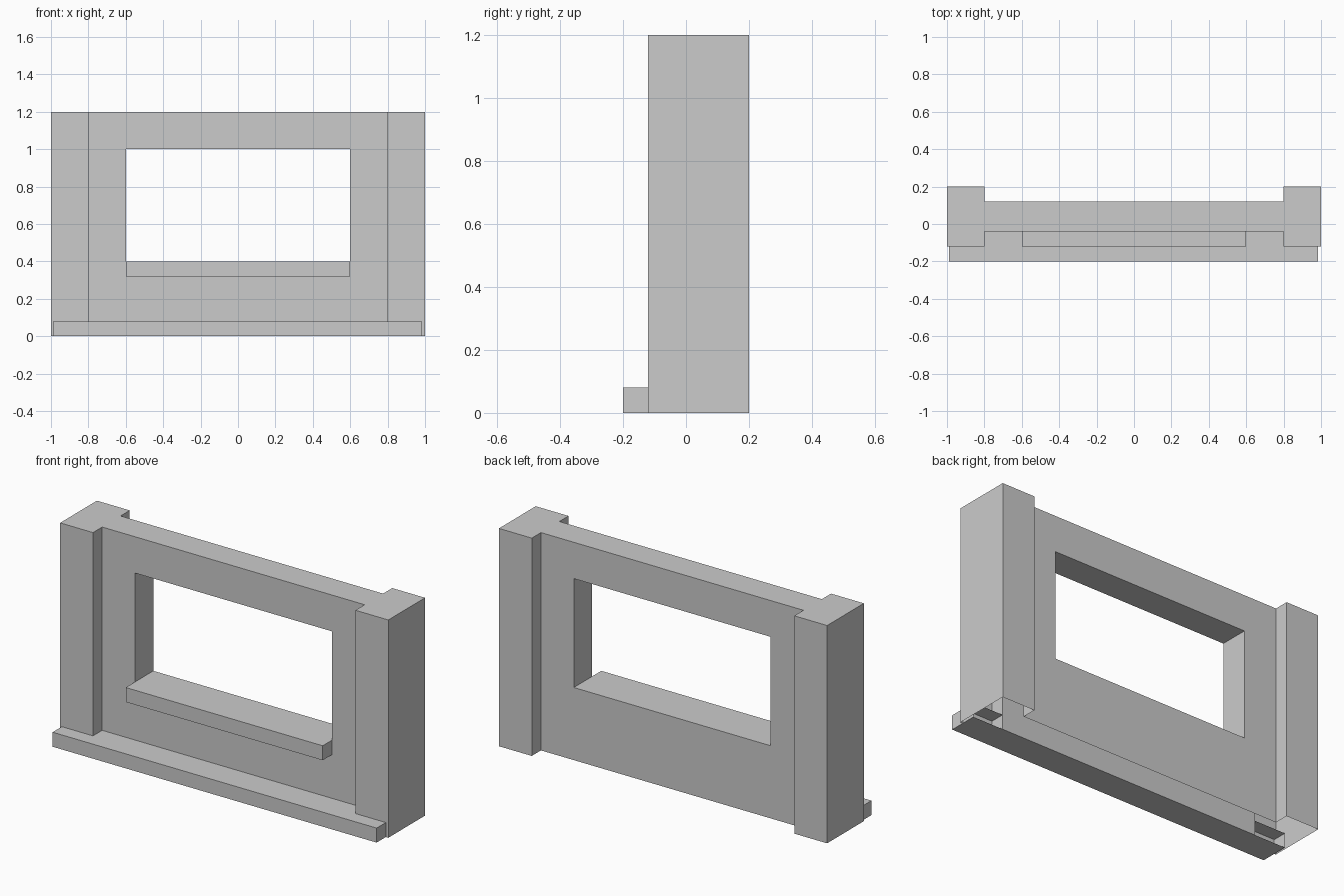
import bpy, bmesh
from mathutils import Vector

if "Cube" in bpy.data.objects:
    bpy.data.objects.remove(bpy.data.objects["Cube"])


def finish(name, bm):
    me = bpy.data.meshes.new(name)
    bm.to_mesh(me)
    bm.free()
    ob = bpy.data.objects.new(name, me)
    bpy.context.collection.objects.link(ob)
    return ob


def open_back_box(name, lo, hi):
    """Box with no back face, since it sits against the wall."""
    lo, hi = Vector(lo), Vector(hi)
    bm = bmesh.new()
    bmesh.ops.create_cube(bm, size=1)
    for v in bm.verts:
        v.co = [(lo[i] + hi[i]) / 2 + v.co[i] * (hi[i] - lo[i]) for i in range(3)]
    bm.normal_update()
    back = [f for f in bm.faces if f.normal.y > 0.9]
    bmesh.ops.delete(bm, geom=back, context='FACES')
    return finish(name, bm)


H = 1.2
FRONT, BACK = -0.04, 0.12

# wall and end pillars: one hollow shell, open underneath
half = [(0.8, FRONT), (0.8, -0.12), (1, -0.12), (1, 0.2), (0.8, 0.2), (0.8, BACK)]
outline = half + [(-x, y) for x, y in reversed(half)]
bm = bmesh.new()


def face(points):
    bm.faces.new([bm.verts.new(p) for p in points])


face([(x, y, H) for x, y in outline])
for i, (x0, y0) in enumerate(outline):
    x1, y1 = outline[(i + 1) % len(outline)]
    if x0 * x1 > 0:  # the long wall faces are made below, with the window
        face([(x0, y0, 0), (x1, y1, 0), (x1, y1, H), (x0, y0, H)])

# window frame faces and the reveal between them
outer = [(-0.8, 0), (0.8, 0), (0.8, H), (-0.8, H)]
inner = [(-0.6, 0.4), (0.6, 0.4), (0.6, 1.0), (-0.6, 1.0)]
for i in range(4):
    j = (i + 1) % 4
    for y in (FRONT, BACK):
        face([(x, y, z) for x, z in (outer[i], outer[j], inner[j], inner[i])])
    (xa, za), (xb, zb) = inner[i], inner[j]
    face([(xa, FRONT, za), (xb, FRONT, zb), (xb, BACK, zb), (xa, BACK, za)])
bmesh.ops.remove_doubles(bm, verts=bm.verts, dist=1e-4)
bmesh.ops.recalc_face_normals(bm, faces=bm.faces)
finish("wall_with_pillars", bm)

# window sill and base ledge
open_back_box("window_sill", (-0.6, -0.12, 0.32), (0.6, FRONT, 0.4))
open_back_box("base_ledge", (-0.99, -0.2, 0), (0.985, FRONT, 0.08))
